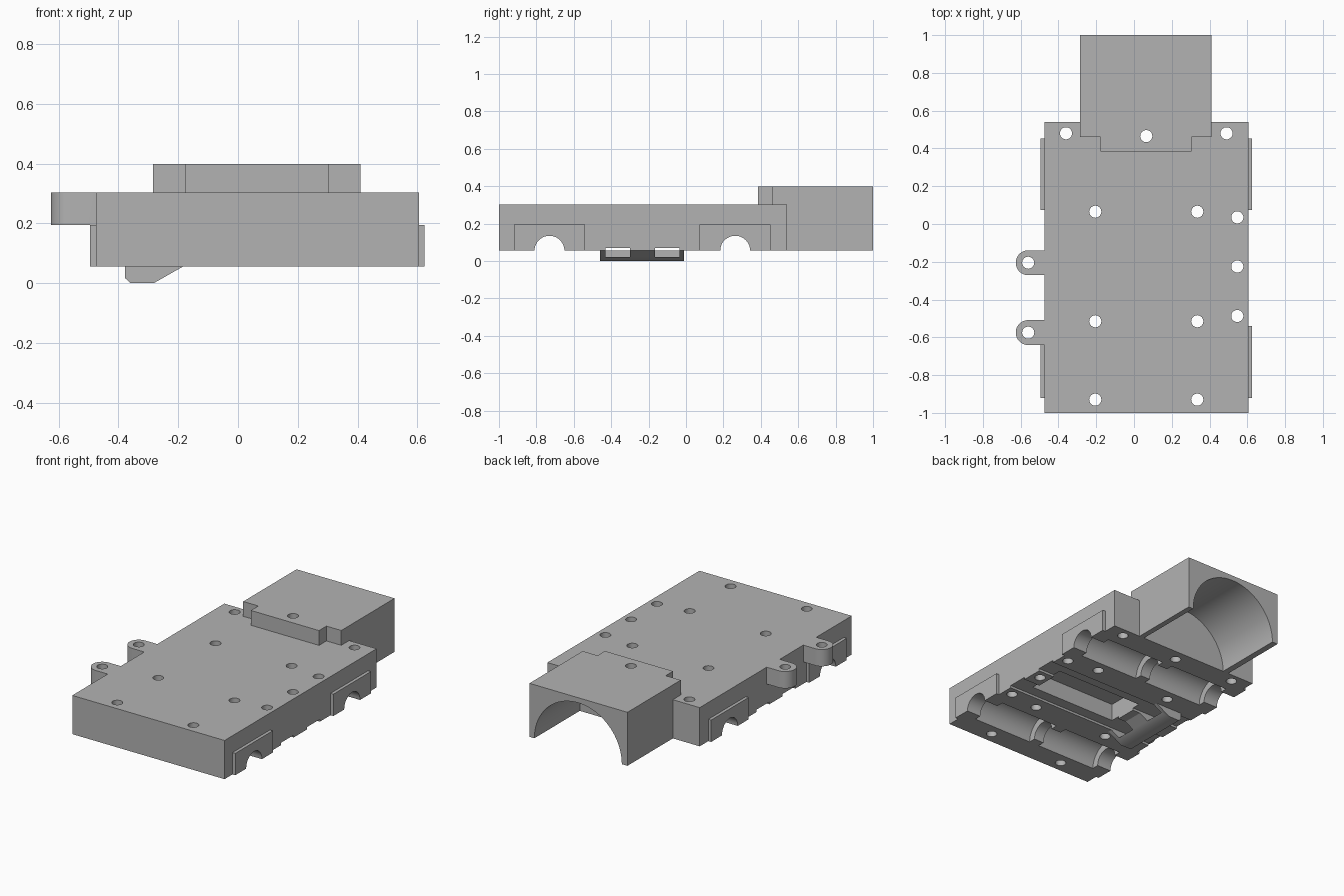
import bpy, bmesh, math
from mathutils import Matrix, Vector

if "Cube" in bpy.data.objects:
    bpy.data.objects.remove(bpy.data.objects["Cube"], do_unlink=True)

grey = bpy.data.materials.new("plain_grey")
grey.use_nodes = True
grey.diffuse_color = (0.45, 0.45, 0.45, 1)
grey.node_tree.nodes["Principled BSDF"].inputs["Base Color"].default_value = (0.45, 0.45, 0.45, 1)

BOTTOM, TOP = 0.055, 0.303
MID_X = 0.065


def finish(name, bm):
    bmesh.ops.recalc_face_normals(bm, faces=bm.faces)
    mesh = bpy.data.meshes.new(name)
    bm.to_mesh(mesh)
    bm.free()
    mesh.materials.append(grey)
    obj = bpy.data.objects.new(name, mesh)
    bpy.context.collection.objects.link(obj)
    return obj


def box(name, x, y, z):
    bm = bmesh.new()
    lo, hi = Vector((x[0], y[0], z[0])), Vector((x[1], y[1], z[1]))
    bmesh.ops.create_cube(bm, size=1, matrix=Matrix.Translation((lo + hi) / 2)
                          @ Matrix.Diagonal((*(hi - lo), 1)))
    return finish(name, bm)


def cylinder(name, axis, centre, radius, span, sides=48):
    """Cylinder along an axis; span is the range covered on that axis."""
    turn = {"X": Matrix.Rotation(math.pi / 2, 4, "Y"),
            "Y": Matrix.Rotation(math.pi / 2, 4, "X"), "Z": Matrix()}[axis]
    place = list(centre)
    place.insert("XYZ".index(axis), sum(span) / 2)
    bm = bmesh.new()
    bmesh.ops.create_cone(bm, cap_ends=True, segments=sides, radius1=radius, radius2=radius,
                          depth=span[1] - span[0], matrix=Matrix.Translation(place) @ turn)
    return finish(name, bm)


def prism_y(name, profile, y):
    """Extrude an xz profile along y."""
    bm = bmesh.new()
    face = bm.faces.new([bm.verts.new((px, y[0], pz)) for px, pz in profile])
    made = bmesh.ops.extrude_face_region(bm, geom=[face])["geom"]
    bmesh.ops.translate(bm, vec=(0, y[1] - y[0], 0),
                        verts=[v for v in made if isinstance(v, bmesh.types.BMVert)])
    return finish(name, bm)


def combine(target, others, operation):
    """Apply booleans one after another, then drop the helpers."""
    for other in others:
        other.hide_render = True
        mod = target.modifiers.new("cut", "BOOLEAN")
        mod.operation, mod.solver, mod.object = operation, "EXACT", other
    bpy.context.view_layer.update()
    mesh = bpy.data.meshes.new_from_object(
        target.evaluated_get(bpy.context.evaluated_depsgraph_get()))
    target.modifiers.clear()
    target.data = mesh
    for other in others:
        bpy.data.objects.remove(other, do_unlink=True)


# Main case with motor housing, axle plates and fixing ears
case = box("gearbox_case", (-0.475, 0.605), (-1, 0.54), (BOTTOM, TOP))
solids = [box("housing", (-0.285, 0.41), (0.46, 1), (BOTTOM, 0.398)),
          box("housing_step", (-0.178, 0.305), (0.385, 0.5), (0.2, 0.398))]
axles = (-0.73, 0.263)
for y in axles:
    solids.append(box("axle_plates", (-0.495, 0.625), (y - 0.19, y + 0.19), (BOTTOM, 0.195)))
ears = (-0.205, -0.575)
for y in ears:
    solids.append(box("ear_arm", (-0.56, -0.4), (y - 0.066, y + 0.066), (0.195, TOP)))
    solids.append(cylinder("ear_end", "Z", (-0.56, y), 0.066, (0.195, TOP)))
combine(case, solids, "UNION")

# Motor bore
cuts = [cylinder("motor_bore", "Y", (MID_X, BOTTOM), 0.31, (0.54, 1.1), 96)]

# Axle bores with two wide chambers each
for y in axles:
    cuts.append(cylinder("axle_bore", "X", (y, BOTTOM), 0.08, (-0.7, 0.8)))
    for side in (-1, 1):
        ends = sorted((MID_X + side * 0.035, MID_X + side * 0.46))
        cuts.append(cylinder("chamber", "X", (y, BOTTOM), 0.125, ends))

# Centre pocket and two wire grooves
windows = ((-0.43, -0.30), (-0.165, -0.035))
cuts.append(box("pocket", (-0.13, 0.49), (-0.36, -0.11), (-0.1, 0.18)))
for span in windows:
    cuts.append(box("groove", (-0.7, 0.8), span, (-0.1, 0.07)))

# Screw holes
screws = [(x, y) for x in (-0.205, 0.335) for y in (0.065, -0.515, -0.93)]
screws += [(-0.36, 0.48), (0.49, 0.48), (MID_X, 0.465)]
screws += [(0.547, y) for y in (0.035, -0.225, -0.487)]
screws += [(-0.56, y) for y in ears]
for spot in screws:
    cuts.append(cylinder("screw_hole", "Z", spot, 0.032, (-0.2, 0.6), 32))
combine(case, cuts, "DIFFERENCE")

# Wedge-shaped clip under the case, hollowed by two windows
clip = prism_y("underside_clip", [(-0.378, 0.06), (-0.378, 0.017), (-0.36, 0), (-0.282, 0),
                                  (-0.185, BOTTOM), (-0.185, 0.06)], (-0.46, -0.01))
hollows = [box("window", (-0.35, -0.1), span, (0.022, 0.1)) for span in windows]
hollows += [box("window_top", (-0.5, 0), span, (BOTTOM, 0.1)) for span in windows]
combine(clip, hollows, "DIFFERENCE")

# Smooth the round surfaces, keep edges sharp
for obj in (case, clip):
    bpy.ops.object.select_all(action="DESELECT")
    obj.select_set(True)
    bpy.context.view_layer.objects.active = obj
    bpy.ops.object.shade_smooth_by_angle(angle=math.radians(30))
